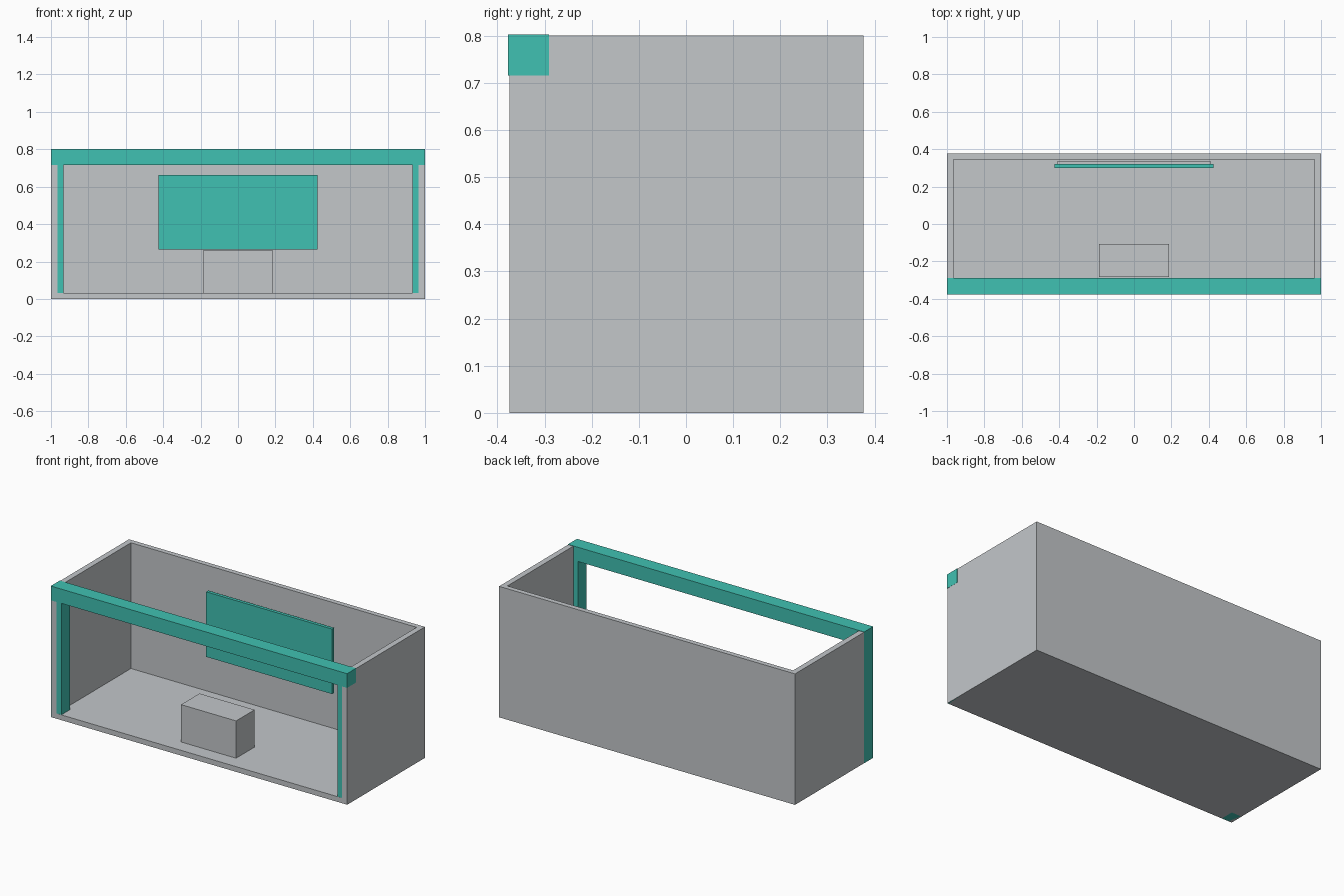
import bpy
import bmesh

default = bpy.data.objects.get("Cube")
if default:
    bpy.data.objects.remove(default, do_unlink=True)


def make_material(name, rgb):
    mat = bpy.data.materials.new(name)
    mat.use_nodes = True
    colour = (*rgb, 1.0)
    mat.diffuse_color = colour
    mat.node_tree.nodes["Principled BSDF"].inputs["Base Color"].default_value = colour
    return mat


GREY = make_material("light grey", (0.546, 0.571, 0.591))
TEAL = make_material("teal", (0.051, 0.533, 0.445))


def prism(name, outline, z0, z1, mat):
    """Extrude a counter-clockwise floor outline from z0 up to z1."""
    bm = bmesh.new()
    base = bm.faces.new([bm.verts.new((x, y, z0)) for x, y in outline])
    top = bmesh.ops.extrude_face_region(bm, geom=[base], use_keep_orig=True)
    moved = [v for v in top["geom"] if isinstance(v, bmesh.types.BMVert)]
    bmesh.ops.translate(bm, verts=moved, vec=(0, 0, z1 - z0))
    bmesh.ops.recalc_face_normals(bm, faces=bm.faces[:])
    mesh = bpy.data.meshes.new(name)
    bm.to_mesh(mesh)
    bm.free()
    mesh.materials.append(mat)
    obj = bpy.data.objects.new(name, mesh)
    bpy.context.collection.objects.link(obj)
    return obj


def box(name, x, y, z, mat):
    outline = [(x[0], y[0]), (x[1], y[0]), (x[1], y[1]), (x[0], y[1])]
    return prism(name, outline, z[0], z[1], mat)


# Booth shell: U-shaped walls around a floor, open at the front and top
FRONT, BACK, HEIGHT = -0.374, 0.376, 0.8
INNER_X, INNER_BACK, FLOOR = 0.965, 0.345, 0.032
walls = [(-1, FRONT), (-INNER_X, FRONT), (-INNER_X, INNER_BACK),
         (INNER_X, INNER_BACK), (INNER_X, FRONT), (1, FRONT),
         (1, BACK), (-1, BACK)]
prism("walls", walls, 0, HEIGHT, GREY)
box("floor", (-INNER_X, INNER_X), (FRONT, INNER_BACK), (0, FLOOR), GREY)

# Front frame: two posts wrapping the wall ends, and a beam across the top
box("right_post", (-1.001, -0.932), (-0.373, -0.29), (0, 0.79), TEAL)
box("left_post", (0.932, 0.999), (-0.373, -0.29), (0, 0.79), TEAL)
box("front_beam", (-1.001, 1.001), (-0.377, -0.29), (0.715, 0.802), TEAL)

# Display panel on its mount against the back wall
box("panel_mount", (-0.41, 0.41), (0.32, 0.338), (0.28, 0.645), GREY)
box("display_panel", (-0.425, 0.425), (0.3, 0.32), (0.265, 0.662), TEAL)

# Counter standing on the floor
box("counter", (-0.186, 0.186), (-0.284, -0.106), (FLOOR, 0.26), GREY)
